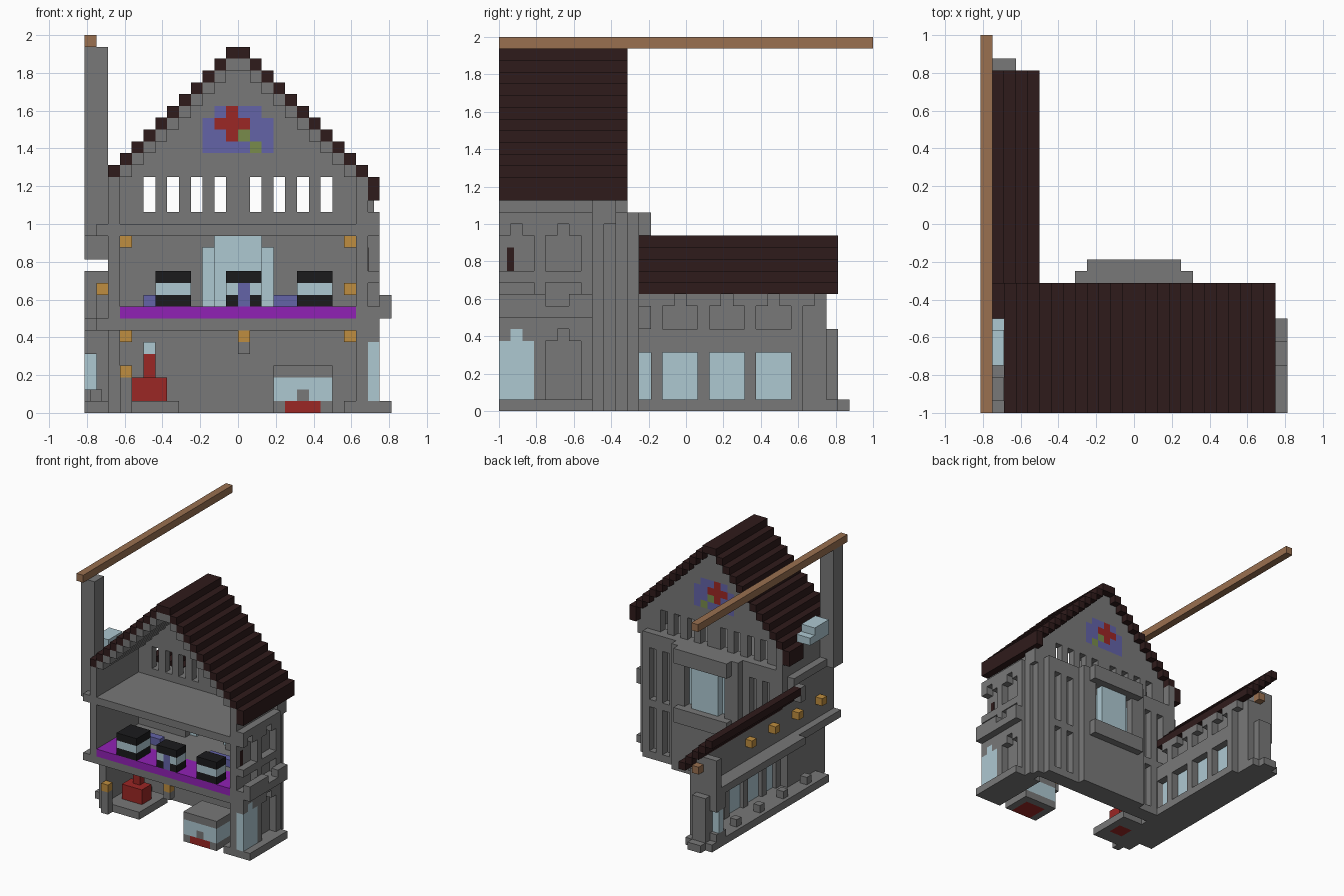
import bpy
import bmesh

if "Cube" in bpy.data.objects:
    bpy.data.objects.remove(bpy.data.objects["Cube"], do_unlink=True)

UNIT = 1 / 16  # one block


def material(name, r, g, b):
    mat = bpy.data.materials.new(name)
    mat.use_nodes = True
    mat.diffuse_color = (r, g, b, 1)
    mat.node_tree.nodes["Principled BSDF"].inputs["Base Color"].default_value = (r, g, b, 1)
    return mat


stone = material("stone grey", .188, .188, .188)
glass = material("pale glass", .42, .58, .64)
tile = material("dark roof tile", .028, .011, .011)
wood = material("brown wood", .32, .16, .08)
amber = material("amber lamp", .52, .27, .05)
purple = material("purple carpet", .28, .015, .46)
black = material("black cloth", .011, .011, .012)
red = material("deep red", .33, .02, .018)
violet = material("blue violet", .125, .125, .39)
green = material("olive green", .19, .26, .07)


def part(name, mat, *boxes):
    """One object from boxes (x0, x1, y0, y1, z0, z1), in blocks."""
    bm = bmesh.new()
    for x0, x1, y0, y1, z0, z1 in boxes:
        v = [bm.verts.new((x * UNIT, y * UNIT, z * UNIT))
             for z in (z0, z1) for y in (y0, y1) for x in (x0, x1)]
        for f in ("0231", "4576", "0154", "2673", "0462", "1375"):
            bm.faces.new([v[int(c)] for c in f])
    mesh = bpy.data.meshes.new(name)
    bm.to_mesh(mesh)
    bm.free()
    mesh.materials.append(mat)
    obj = bpy.data.objects.new(name, mesh)
    bpy.context.scene.collection.objects.link(obj)
    return obj


def both(*box):
    """A box and its mirror across x = 0."""
    x0, x1, *rest = box
    return [(x0, x1, *rest), (-x1, -x0, *rest)]


# Stepped main roof with stone lining
FRONT, BACK = -16, -5
tiles, lining = [(-1, 1, FRONT, BACK, 30, 31)], []
for k in range(20, 30):
    tiles += both(30 - k, 31 - k, FRONT, BACK, k, k + 1)
    lining += both(29 - k, 30 - k, FRONT, BACK - 1, k, k + 1)
tiles += [(11, 12, FRONT, BACK, 18, 20), (-12, -11, -8, BACK, 18, 20)]
part("main_roof", tile, *tiles)
part("roof_lining", stone, *lining, *both(10, 11, FRONT, BACK - 1, 19, 20))

# Gable wall with a row of openings and a picture window
gable = [(-11, 11, -7, -6, 16, 17), (-1, 1, -7, -6, 17, 20)]
gable += both(8, 11, -7, -6, 17, 20)
for x in (2, 4, 6):
    gable += both(x, x + 1, -7, -6, 17, 20)
for k in range(20, 29):
    if 22 <= k < 26:
        gable += both(2 if k == 25 else 3, 29 - k, -7, -6, k, k + 1)
    else:
        gable.append((k - 29, 29 - k, -7, -6, k, k + 1))
part("gable_wall", stone, *gable)
panes = {"V": [], "R": [], "G": []}
for row, line in enumerate(("VVVVGV", "VVRGVV", "VRRRVV", " VRVV ")):
    for col, key in enumerate(line):
        if key != " ":
            panes[key].append((col - 3, col - 2, -7, -6, 22 + row, 23 + row))
part("picture_window_field", violet, *panes["V"])
part("picture_window_flower", red, *panes["R"])
part("picture_window_leaves", green, *panes["G"])

# Back wall with pilasters, bands and projecting bay
part("back_wall", stone, (-11, 11, -7, -6, 0, 9), (-11, 11, -7, -6, 15, 16),
     *both(3, 11, -7, -6, 9, 15), *both(2, 3, -7, -6, 14, 15))
pilasters = both(5, 10, -6, -5, 7, 8) + both(5, 10, -6, -5, 15, 17) + both(5, 10, -6, -5, 0, 1)
for x in (5, 7, 9):
    pilasters += both(x, x + 1, -6, -5, 0, 16)
part("back_pilasters", stone, *pilasters)
part("bay", stone, (-4, 4, -6, -4, 0, 7), *both(3, 5, -6, -4, 0, 16),
     *both(2, 3, -6, -5, 14, 15),
     *[(-w, w, -6, y, z, z + 2) for z in (7, 15) for w, y in ((5, -4), (4, -3))])
part("bay_window", glass, (-2, 2, -5, -4, 9, 15), *both(2, 3, -6, -5, 9, 14))

# Floors
part("attic_floor", stone, (-12, 11, FRONT, -6, 15, 16))
part("first_floor", stone, (-12, 11, FRONT, -6, 7, 8), (-10, 10, -12, -6, 8, 9))
part("floor_carpet", purple, (-10, 10, FRONT, -12, 8, 9))

# East wall: inner skin, framed arched niches, piers and bands
part("east_wall", stone, (10, 11, FRONT, -6, 0, 20))
frame = [(11, 12, FRONT, -8, z0, z1) for z0, z1 in ((0, 1), (7, 9), (11, 12), (16, 17))]
frame += [(11, 12, y0, y1, 0, 16) for y0, y1 in ((-13, -12), (-9, -8))]
for z in (6, 15):
    frame += [(11, 12, y, y + 1, z, z + 1) for y in (-16, -14, -12, -10)]
part("east_frame", stone, *frame, (11, 11.5, -8, -7, 0, 17), (10, 11.5, -8, -6, 16, 18))
part("east_ledges", stone, (9, 13, FRONT, -8, 0, 1), (12, 13, FRONT, -12, 8, 10),
     (12, 13, -10, -8, 8, 10), (12, 13, -12, -10, 8, 9))
part("east_window", glass, (11, 12, FRONT, -13, 1, 6), (11, 12, -15, -14, 6, 7))
part("east_slot", tile, (11, 11.05, -15.3, -14.7, 12, 14))

# West wall, corner post and long beam
part("west_wall", stone, (-11, -10, FRONT, -5, 7, 20), (-11, -10, -14, -6, 0, 7),
     (-12, -11, FRONT, -4, 7, 8))
part("corner_post", stone, (-13, -11, -15, -13, 15, 31), (-12, -11, -16, -12, 15, 16))
part("long_beam", wood, (-13, -12, FRONT, 16, 31, 32))
part("west_lantern_block", glass, (-13, -11, -12, -8, 20, 21), (-13, -11, -12, -9, 21, 22))

# Side wing: arcade wall, windows, ledge and lean-to roof
piers = [(-10, -9, -5, 10, 5, 11), (-10, -8, -5, 10, 0, 1), (-9, -8, -5, 10, 5, 7)]
niches = []
for y in range(-3, 10, 4):
    piers.append((-10, -8, y, y + 1, 0, 10))
    niches += [(-9, -8, y - 1, y, 9, 10), (-9, -8, y + 1, y + 2, 9, 10)]
part("wing_wall", stone, *piers, *niches, (-11, -10, -5, 12, 7, 12))
part("wing_windows", glass, *[(-9.5, -9, y, y + w, 1, 5)
                              for y, w in ((-5, 2), (-2, 3), (2, 3), (6, 3))])
part("wing_ledge", stone, (-13, -11, -7, 12, 7, 8))
part("wing_base", stone, (-13, -8, -12, 10, 0, 1), (-13, -9, 10, 13, 0, 1),
     (-12, -10, 13, 14, 0, 1))
part("wing_end_wall", stone, (-12, -9, 10, 12, 0, 10), (-12, -10, 12, 13, 0, 7),
     (-13, -12, 10, 12, 5, 8), (-13, -12, 10, 12, 1, 2), (-12, -10, 10, 12, 10, 11),
     (-13, -11, 11, 12, 8, 12))
part("wing_end_window", glass, (-13, -12, 10.5, 11.5, 2, 5))
part("wing_front_cap", stone, (-13, -11, -7, -6, 13, 15))
part("wing_posts", stone, *[(-12.5, -11.5, y, y + 1, 1, 2) for y in range(-9, 10, 5)])
part("wing_roof", tile, *[(-9 - i, -8 - i, -6 if i > 2 else -5, 13, 10 + i, 11 + i)
                          for i in range(5)])

# Lamps
lamps = [(-12, -11, y, y + 1, 10, 11) for y in (-13, -8, -3, 2)]
for z in (6, 14):
    lamps += both(9, 10, -8, -7, z, z + 1)
lamps += [(9, 10, -8, -7, 10, 11), (-10, -9, -15, -14, 3, 4), (0, 1, -16, -15, 6, 7)]
part("lamps", amber, *lamps)
part("lamp_brackets", stone, (0, 1, -16, -15, 5, 6), (-10, -9, -15, -14, 0, 3))
part("wing_end_lamp", wood, (-11, -10, 12, 13, 10, 11))

# Display tables on the first floor; the middle one has a violet stool set into it
for label, x, depth in (("left", -7, 3), ("middle", -1, 2), ("right", 5, 2)):
    end = FRONT + depth
    if label == "middle":
        spans = [(x, x + 1, FRONT, end), (x + 1, x + 2, FRONT + 1, end), (x + 2, x + 3, FRONT, end)]
    else:
        spans = [(x, x + 3, FRONT, end)]
    part(label + "_table_cloths", black, *[(*s, 9, 10) for s in spans],
         (x, x + 3, FRONT, end, 11, 12))
    part(label + "_table_middle", glass, *[(*s, 10, 11) for s in spans])
part("stool", violet, (0, 1, FRONT, -15, 9, 11))
part("benches", violet, (-8, -4, -11, -10, 9, 10), (3, 7, -11, -10, 9, 10))

# Armchair on its platform
part("armchair", red, (-9, -6, -12, -10, 0, 3), (-8, -7, -11, -10, 3, 5))
part("armchair_light", glass, (-8, -7, -11, -10, 5, 6))
part("chair_platform", stone, (-10, -9, -14, -8, 0, 1), (-6, -5, -14, -8, 0, 1),
     (-9, -6, -14, -12, 0, 1), (-9, -6, -10, -8, 0, 1))

# Glazed hearth
part("hearth_stone", stone, (3, 8, -16, -12, 3, 4), (3, 4, -16, -12, 0, 1),
     (7, 8, -16, -12, 0, 1), (4, 7, -13, -12, 0, 1), (5, 6, -16, -15, 1, 2))
part("hearth_glass", glass, (3, 5, -16, -12, 1, 3), (6, 8, -16, -12, 1, 3),
     (5, 6, -16, -12, 2, 3), (5, 6, -15, -12, 1, 2))
part("hearth_rug", red, (4, 7, -16, -13, 0, 1))
